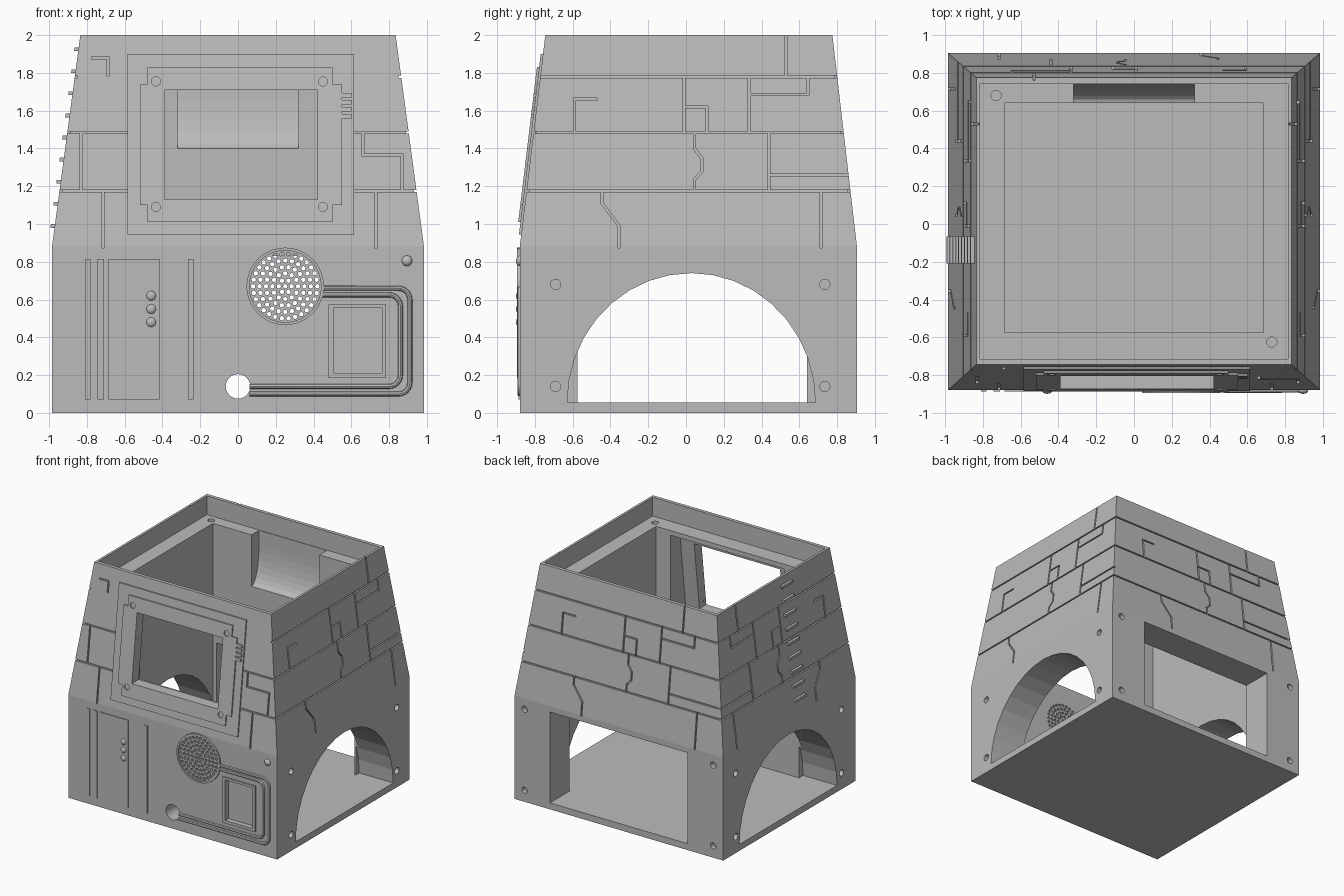
import bpy, bmesh, math
from mathutils import Matrix, Vector

cube = bpy.data.objects.get("Cube")
if cube:
    bpy.data.objects.remove(cube, do_unlink=True)

stone = bpy.data.materials.new("plain grey")
stone.use_nodes = True
GREY = (0.5, 0.5, 0.5, 1)
stone.diffuse_color = GREY
stone.node_tree.nodes["Principled BSDF"].inputs["Base Color"].default_value = GREY

BEND = 0.88   # height where the walls start to lean inward
# side: (axis of the outward direction, sign, offset at base, lean at top)
SIDES = {"front": (1, -1, 0.88, 0.135), "back": (1, 1, 0.905, 0.13),
         "right": (0, 1, 0.985, 0.15), "left": (0, -1, 0.985, 0.15)}


def on_wall(side, u, z, d=0.0):
    """Point on a wall: u along it, z up, d outward."""
    axis, sign, base, lean = SIDES[side]
    out = sign * (base - lean * max(0, z - BEND) / (2 - BEND) + d)
    return Vector((out, u, z)) if axis == 0 else Vector((u, out, z))


def solid(bm, loop_a, loop_b):
    a = [bm.verts.new(p) for p in loop_a]
    b = [bm.verts.new(p) for p in loop_b]
    bm.faces.new(a)
    bm.faces.new(b[::-1])
    for i in range(len(a)):
        j = (i + 1) % len(a)
        bm.faces.new((a[j], a[i], b[i], b[j]))


def plate(bm, side, outline, d0, d1):
    solid(bm, [on_wall(side, u, z, d0) for u, z in outline],
          [on_wall(side, u, z, d1) for u, z in outline])


def rect(u0, u1, z0, z1):
    return [(u0, z0), (u1, z0), (u1, z1), (u0, z1)]


def disc(u, z, r, n=20):
    return [(u + r * math.cos(math.tau * i / n), z + r * math.sin(math.tau * i / n)) for i in range(n)]


def box(bm, x0, x1, y0, y1, z0, z1):
    ring = rect(x0, x1, y0, y1)
    solid(bm, [(x, y, z0) for x, y in ring], [(x, y, z1) for x, y in ring])


def make(name, bm, smooth=False):
    bmesh.ops.recalc_face_normals(bm, faces=bm.faces)
    mesh = bpy.data.meshes.new(name)
    bm.to_mesh(mesh)
    bm.free()
    mesh.materials.append(stone)
    obj = bpy.data.objects.new(name, mesh)
    bpy.context.scene.collection.objects.link(obj)
    if smooth:
        activate(obj)
        bpy.ops.object.shade_smooth_by_angle()
    return obj


def activate(obj):
    bpy.ops.object.select_all(action="DESELECT")
    obj.select_set(True)
    bpy.context.view_layer.objects.active = obj


def cut(target, bm, overlap=False):
    cutter = make("cutter", bm)
    cutter.hide_render = True
    mod = target.modifiers.new("cut", "BOOLEAN")
    mod.operation, mod.solver, mod.object = "DIFFERENCE", "EXACT", cutter
    mod.use_self = overlap
    activate(target)
    bpy.ops.object.modifier_apply(modifier="cut")
    bpy.data.objects.remove(cutter, do_unlink=True)


def cut_plates(target, side, outlines, d0, d1):
    bm = bmesh.new()
    for outline in outlines:
        plate(bm, side, outline, d0, d1)
    cut(target, bm)


# Tower shell: straight base, leaning upper walls
bm = bmesh.new()
rings = []
for z in (0, BEND, 2):
    x = on_wall("right", 0, z).x
    y0, y1 = on_wall("front", 0, z).y, on_wall("back", 0, z).y
    rings.append([bm.verts.new((u, v, z)) for u, v in rect(-x, x, y0, y1)])
bm.faces.new(rings[0][::-1])
bm.faces.new(rings[2])
for low, high in zip(rings, rings[1:]):
    for i in range(4):
        j = (i + 1) % 4
        bm.faces.new((low[i], low[j], high[j], high[i]))
tower = make("tower_shell", bm)

# Rim recess and inner chamber
for dims in ((-0.815, 0.815, -0.715, 0.745, 1.84, 2.1), (-0.685, 0.685, -0.575, 0.64, 0.055, 1.9)):
    bm = bmesh.new()
    box(bm, *dims)
    cut(tower, bm)

# Side arches, back doorway, window and the recess behind it
arch = [(0.028 + 0.657 * math.cos(math.pi * i / 18), 0.055 + 0.685 * math.sin(math.pi * i / 18)) for i in range(19)]
window = rect(-0.39, 0.42, 1.13, 1.71)
for side in ("left", "right"):
    cut_plates(tower, side, [arch], 0.05, -0.32)
cut_plates(tower, "back", [rect(-0.65, 0.65, 0.055, 0.83)], 0.05, -0.3)
cut_plates(tower, "front", [window], 0.1, -0.4)
cut_plates(tower, "front", [rect(-0.52, 0.55, 1.02, 1.8)], -0.07, -0.35)

# Scooped slot inside the back wall
scoop = [(0.6, 1.9), (0.74, 1.9), (0.74, 1.72)]
scoop += [(0.64 + 0.1 * math.cos(a), 1.72 - 0.32 * math.sin(a)) for a in [math.pi * i / 16 for i in range(1, 9)]]
scoop += [(0.6, 1.4)]
bm = bmesh.new()
solid(bm, [(-0.32, y, z) for y, z in scoop], [(0.32, y, z) for y, z in scoop])
cut(tower, bm)

# Bolt holes on the walls and the ledge
for side, us, zs in (("left", (-0.69, 0.735), (0.14, 0.68)), ("right", (-0.69, 0.735), (0.14, 0.68)),
                     ("back", (-0.89, 0.89), (0.1, 0.79))):
    cut_plates(tower, side, [disc(u, z, 0.027) for u in us for z in zs], 0.02, -0.04)
bm = bmesh.new()
for x, y in ((-0.73, 0.68), (0.73, -0.625)):
    ring = disc(x, y, 0.027)
    solid(bm, [(u, v, 1.75) for u, v in ring], [(u, v, 1.9) for u, v in ring])
cut(tower, bm)

# Speaker holes, round port and display recess in the front
SPK = (0.25, 0.67)
holes = [disc(*SPK, 0.012, 8)]
for k in range(1, 6):
    holes += [disc(u, z, 0.012, 8) for u, z in disc(*SPK, 0.034 * k, 6 * k)]
cut_plates(tower, "front", holes + [disc(0, 0.14, 0.065, 24)], 0.05, -0.4)
cut_plates(tower, "front", [rect(0.505, 0.765, 0.21, 0.555)], 0.05, -0.03)

# Stone joints and cracks
SIDE_JOINTS = [
    [(0.53, 2.02), (0.53, 1.78)], [(-0.59, 1.485), (-0.59, 1.66), (-0.475, 1.66)],
    [(-0.01, 1.78), (-0.01, 1.485)], [(-0.01, 1.62), (0.11, 1.62), (0.11, 1.485)],
    [(0.335, 1.78), (0.335, 1.485)], [(0.335, 1.685), (0.645, 1.685), (0.645, 1.78)],
    [(0.045, 1.485), (0.045, 1.4), (0.085, 1.345), (0.085, 1.28), (0.045, 1.235), (0.045, 1.175)],
    [(0.44, 1.485), (0.44, 1.175)], [(0.44, 1.26), (0.9, 1.26)],
    [(-0.445, 1.175), (-0.445, 1.11), (-0.355, 0.99), (-0.355, 0.88)], [(0.715, 1.175), (0.715, 0.88)]]
FRONT_JOINTS = [
    [(-0.77, 1.88), (-0.69, 1.88), (-0.69, 1.79)], [(-0.83, 1.485), (-0.83, 1.175)],
    [(-0.715, 1.175), (-0.715, 0.88)], [(0.73, 1.175), (0.73, 0.88)],
    [(0.66, 1.485), (0.66, 1.365), (0.87, 1.365), (0.87, 1.175)]]
levels = [[(-1, z), (1, z)] for z in (1.175, 1.485, 1.78)]
JOINTS = {"front": FRONT_JOINTS + levels[:2], "right": SIDE_JOINTS + levels,
          "back": [[(-u, z) for u, z in p] for p in SIDE_JOINTS] + levels, "left": SIDE_JOINTS + levels}
W = 0.006
for side, paths in JOINTS.items():
    bm = bmesh.new()
    for path in paths:
        for p, q in zip(path, path[1:]):
            a, b = Vector(p), Vector(q)
            along = (b - a).normalized() * W
            across = Vector((-along.y, along.x))
            a, b = a - along, b + along
            plate(bm, side, [a - across, b - across, b + across, a + across], 0.02, -0.014)
    cut(tower, bm, True)

# Window frames
bm = bmesh.new()
plate(bm, "front", rect(-0.585, 0.615, 0.945, 1.9), 0.012, -0.01)
outer = make("window_backplate", bm)
cut_plates(outer, "front", [window], 0.1, -0.1)
bm = bmesh.new()
notched = [(-0.52, 1.1), (-0.48, 1.1), (-0.48, 1.01), (0.5, 1.01), (0.5, 1.1), (0.55, 1.1)]
notched += [(u, 2.84 - z) for u, z in reversed(notched)]
plate(bm, "front", notched, 0.024, 0.005)
inner = make("window_frame", bm)
bolts = [disc(u, z, 0.024) for u in (-0.435, 0.45) for z in (1.09, 1.755)]
cut_plates(inner, "front", [window] + bolts, 0.1, -0.1)

# Small vent bars, ladder rungs and raised front strips
bm = bmesh.new()
for i in range(4):
    plate(bm, "front", rect(0.55, 0.6, 1.56 + 0.037 * i, 1.583 + 0.037 * i), 0.024, 0.005)
make("vent_bars", bm)
bm = bmesh.new()
for i in range(9):
    z = 0.99 + 0.117 * i
    plate(bm, "left", rect(-0.21, -0.065, z - 0.01, z + 0.01), 0.022, -0.01)
make("ladder_rungs", bm)
bm = bmesh.new()
for u0, u1 in ((-0.81, -0.78), (-0.745, -0.71), (-0.685, -0.415), (-0.265, -0.235)):
    plate(bm, "front", rect(u0, u1, 0.07, 0.815), 0.008, -0.01)
make("front_strips", bm)

# Round buttons
bm = bmesh.new()
for u, z in ((-0.46, 0.62), (-0.46, 0.55), (-0.46, 0.48), (0.895, 0.805)):
    bmesh.ops.create_uvsphere(bm, u_segments=16, v_segments=10, radius=0.028,
                              matrix=Matrix.Translation(on_wall("front", u, z)) @ Matrix.Diagonal((1, 0.7, 1, 1)))
make("buttons", bm, True)

# Speaker cover with a raised rim
bm = bmesh.new()
plate(bm, "front", disc(*SPK, 0.205, 40), 0.014, -0.01)
cover = make("speaker_cover", bm)
cut_plates(cover, "front", [disc(*SPK, 0.19, 40)], 0.05, 0.006)
cut_plates(cover, "front", holes, 0.05, -0.05)

# Display frame
bm = bmesh.new()
plate(bm, "front", rect(0.48, 0.785, 0.185, 0.575), 0.014, -0.01)
display = make("display_frame", bm)
cut_plates(display, "front", [rect(0.505, 0.765, 0.21, 0.555)], 0.05, -0.05)

# Cables from the speaker round to the port
for name, u, top, low in (("outer_cable", 0.91, 0.66, 0.1), ("inner_cable", 0.86, 0.625, 0.14)):
    R = 0.06
    path = [(0.44, top)]
    path += [(u - R + R * math.sin(a), top - R + R * math.cos(a)) for a in [math.pi * i / 12 for i in range(7)]]
    path += [(u - R + R * math.cos(a), low + R - R * math.sin(a)) for a in [math.pi * i / 12 for i in range(7)]]
    path += [(0.06, low)]
    curve = bpy.data.curves.new(name, "CURVE")
    curve.dimensions, curve.bevel_depth, curve.bevel_resolution, curve.use_fill_caps = "3D", 0.013, 2, True
    line = curve.splines.new("POLY")
    line.points.add(len(path) - 1)
    for point, (x, z) in zip(line.points, path):
        point.co = (*on_wall("front", x, z), 1)
    curve.materials.append(stone)
    cable = bpy.data.objects.new(name, curve)
    bpy.context.scene.collection.objects.link(cable)
    activate(cable)
    bpy.ops.object.convert(target="MESH")
    bpy.ops.object.shade_smooth_by_angle()
